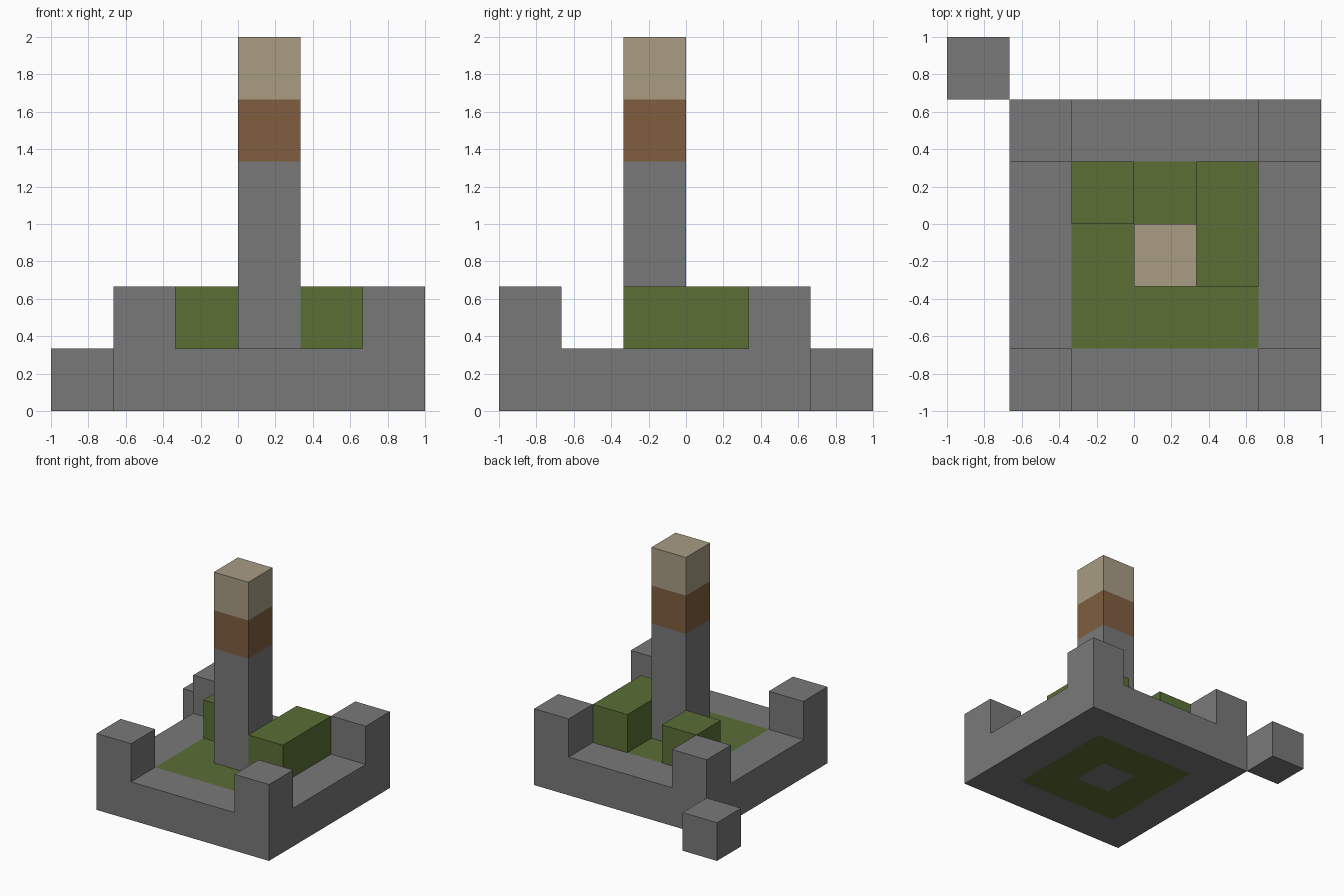
import bpy, bmesh
from mathutils import Vector

cube = bpy.data.objects.get("Cube")
if cube:
    bpy.data.objects.remove(cube, do_unlink=True)

CELL = 1 / 3


def make_material(name, rgb):
    """Flat material from 0-255 display values, converted to linear."""
    lin = [((c / 255 + 0.055) / 1.055) ** 2.4 for c in rgb]
    mat = bpy.data.materials.new(name)
    mat.use_nodes = True
    mat.diffuse_color = (*lin, 1)
    bsdf = next(n for n in mat.node_tree.nodes if n.type == 'BSDF_PRINCIPLED')
    bsdf.inputs["Base Color"].default_value = (*lin, 1)
    return mat


stone = make_material("stone grey", (121, 121, 121))
grass = make_material("grass green", (91, 111, 53))
wood = make_material("wood brown", (128, 94, 64))
sand = make_material("pale tan", (168, 156, 132))


def block(xs, ys, zs):
    return {(x, y, z) for x in xs for y in ys for z in zs}


# Layout on a six-cell grid: square base, lawn ring around the tower foot
lawn_area = block(range(2, 5), range(1, 4), [0])
tower_foot = block([3], [2], [0])
parts = {
    "stone_border": (stone, block(range(1, 6), range(5), [0]) - lawn_area),
    "lawn": (grass, lawn_area - tower_foot),
    "tower_shaft": (stone, block([3], [2], range(4))),
    "tower_wood_band": (wood, block([3], [2], [4])),
    "tower_cap": (sand, block([3], [2], [5])),
    "long_hedge": (grass, block([4], [2, 3], [1])),
    "small_hedge": (grass, block([2], [3], [1])),
    "outer_step": (stone, block([0], [5], [0])),
}
# Four corner posts
for side, x in (("right", 1), ("left", 5)):
    for end, y in (("front", 0), ("back", 4)):
        parts[f"{end}_{side}_post"] = (stone, block([x], [y], [1]))

solid = set().union(*(cells for _, cells in parts.values()))


def build(name, mat, cells):
    """Make one part, keeping only the faces that are open to the air."""
    bm = bmesh.new()
    for cell in sorted(cells):
        for axis in range(3):
            for sign in (-1, 1):
                n = Vector((0, 0, 0))
                n[axis] = sign
                if tuple(int(c + d) for c, d in zip(cell, n)) in solid:
                    continue
                u = Vector((0, 0, 0))
                u[(axis + 1) % 3] = 1
                v = n.cross(u)
                mid = Vector(cell) + Vector((0.5, 0.5, 0.5)) + n / 2
                corners = [mid + (a * u + b * v) / 2
                           for a, b in ((-1, -1), (1, -1), (1, 1), (-1, 1))]
                bm.faces.new([bm.verts.new(p * CELL - Vector((1, 1, 0)))
                              for p in corners])
    bmesh.ops.remove_doubles(bm, verts=bm.verts[:], dist=0.001)
    mesh = bpy.data.meshes.new(name)
    bm.to_mesh(mesh)
    bm.free()
    mesh.materials.append(mat)
    bpy.context.collection.objects.link(bpy.data.objects.new(name, mesh))


for part, (mat, cells) in parts.items():
    build(part, mat, cells)
